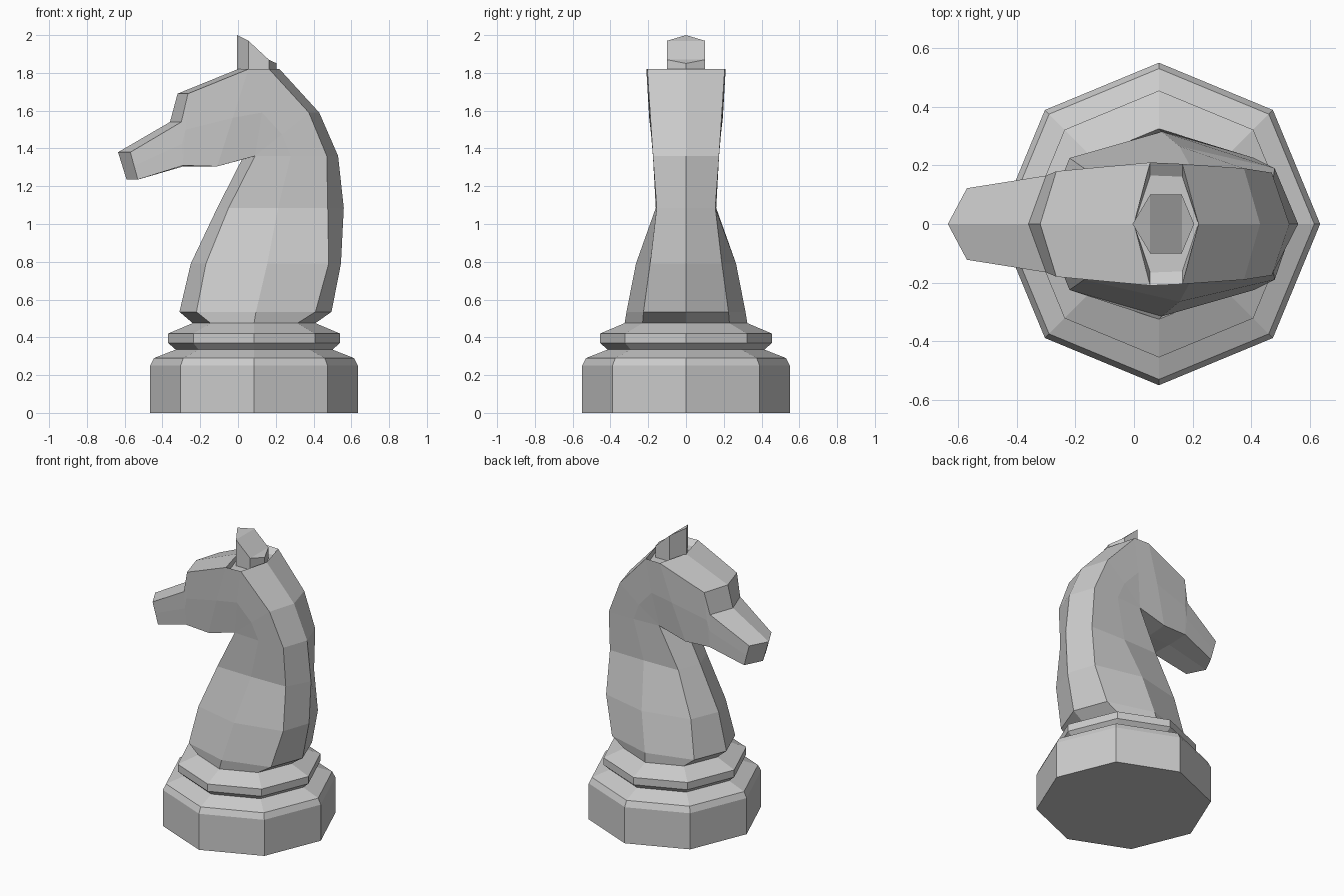
import bpy, bmesh, math

if "Cube" in bpy.data.objects:
    bpy.data.objects.remove(bpy.data.objects["Cube"])

CX = 0.085


def finish(name, bm):
    bmesh.ops.recalc_face_normals(bm, faces=bm.faces)
    me = bpy.data.meshes.new(name)
    bm.to_mesh(me)
    bm.free()
    ob = bpy.data.objects.new(name, me)
    bpy.context.collection.objects.link(ob)
    return ob


def bridge(bm, rings):
    for a, b in zip(rings, rings[1:]):
        n = len(a)
        for i in range(n):
            j = (i + 1) % n
            bm.faces.new((a[i], a[j], b[j], b[i]))


# Octagonal base and collar, turned from a (radius, z) profile
bm = bmesh.new()
profile = [(0.55, 0), (0.55, 0.25), (0.53, 0.29), (0.415, 0.335),
           (0.455, 0.37), (0.455, 0.42), (0.325, 0.475)]
rings = [[bm.verts.new((CX + r * math.cos(k * math.pi / 4),
                        r * math.sin(k * math.pi / 4), z)) for k in range(8)]
         for r, z in profile]
bridge(bm, rings)
bm.faces.new(rings[0])
bm.faces.new(rings[-1])
finish("base", bm)


# Eight-sided section: front ridge, front corner, back corner, back ridge
def section(bm, fr, fc, bc, br, yf, yb, ym):
    mid = ((fc[0] + bc[0]) / 2, (fc[1] + bc[1]) / 2)
    pts = [(*fr, 0), (*fc, yf), (*mid, ym), (*bc, yb), (*br, 0),
           (*bc, -yb), (*mid, -ym), (*fc, -yf)]
    return [bm.verts.new((x, y, z)) for x, z, y in pts]


# Neck sections: z, four x positions, corner half width, middle half width
neck = [(0.475, -0.24, -0.145, 0.315, 0.41, 0.23, 0.325),
        (0.535, -0.31, -0.22, 0.41, 0.495, 0.225, 0.315),
        (0.79, -0.25, -0.17, 0.48, 0.545, 0.19, 0.265),
        (1.085, -0.11, -0.05, 0.475, 0.56, 0.155, 0.16)]
# Head sections fan around the throat and run out to the muzzle
TR, TC = (0.02, 1.34), (0.09, 1.36)
head = [(TR, TC, (0.47, 1.36), (0.53, 1.36), 0.165, 0.175, 0.175),
        (TR, TC, (0.375, 1.59), (0.43, 1.59), 0.165, 0.19, 0.185),
        (TR, TC, (0.165, 1.82), (0.22, 1.82), 0.165, 0.205, 0.195),
        ((-0.12, 1.305), (-0.11, 1.305), (0.055, 1.82), (0, 1.82), 0.165, 0.21, 0.195),
        ((-0.29, 1.305), (-0.29, 1.31), (-0.265, 1.69), (-0.32, 1.69), 0.155, 0.18, 0.17),
        ((-0.29, 1.305), (-0.29, 1.31), (-0.3, 1.54), (-0.36, 1.54), 0.155, 0.165, 0.163),
        ((-0.59, 1.235), (-0.53, 1.235), (-0.57, 1.38), (-0.635, 1.38), 0.12, 0.122, 0.121)]

bm = bmesh.new()
rings = [section(bm, (a, z), (b, z), (c, z), (d, z), yc, yc, ym)
         for z, a, b, c, d, yc, ym in neck]
rings += [section(bm, *h) for h in head]
bridge(bm, rings)
bm.faces.new(rings[0])
tip = rings[-1]
bm.faces.new(tip[0:5])
bm.faces.new(tip[4:] + tip[:1])
bmesh.ops.remove_doubles(bm, verts=bm.verts, dist=0.002)

# Shallow recess around the ear tuft
crown = [f for f in bm.faces if all(v.co.z > 1.81 for v in f.verts)]
face = bmesh.ops.dissolve_faces(bm, faces=crown)["region"][0]
bmesh.ops.recalc_face_normals(bm, faces=bm.faces)
bmesh.ops.inset_region(bm, faces=[face], thickness=0.0005)
for v in face.verts:
    v.co.z -= 0.03
    v.co.y *= 0.79
finish("neck_and_head", bm)

# Hexagonal ear tuft with a slanted top
bm = bmesh.new()
ear = [(-0.005, 0, 2.0), (0.055, 0.1, 1.97), (0.163, 0.1, 1.87),
       (0.205, 0, 1.85), (0.163, -0.1, 1.87), (0.055, -0.1, 1.97)]
low = [bm.verts.new((x, y, 1.785)) for x, y, z in ear]
top = [bm.verts.new(p) for p in ear]
bridge(bm, [low, top])
bm.faces.new(low)
for i, j in ((0, 1), (1, 2), (2, 3)):
    quad = [top[i], top[j], top[-j % 6], top[-i % 6]]
    bm.faces.new(list(dict.fromkeys(quad)))
finish("ear", bm)
